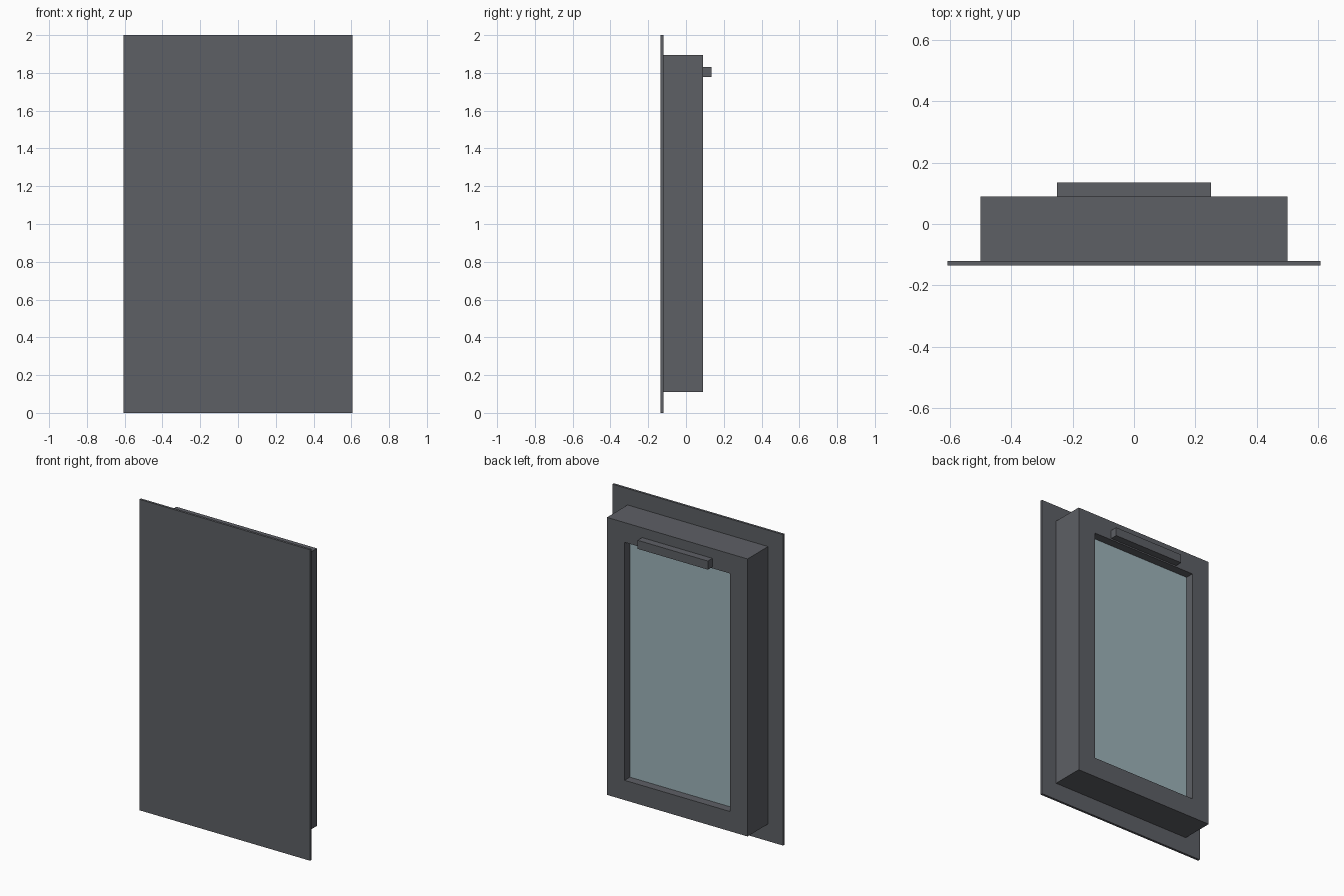
import bpy
import bmesh

cube = bpy.data.objects.get("Cube")
if cube:
    bpy.data.objects.remove(cube, do_unlink=True)


def material(name, colour):
    m = bpy.data.materials.new(name)
    m.use_nodes = True
    m.diffuse_color = (*colour, 1)
    m.node_tree.nodes["Principled BSDF"].inputs["Base Color"].default_value = (*colour, 1)
    return m


def finish(name, bm, mat):
    bmesh.ops.recalc_face_normals(bm, faces=bm.faces)
    mesh = bpy.data.meshes.new(name)
    bm.to_mesh(mesh)
    bm.free()
    mesh.materials.append(mat)
    obj = bpy.data.objects.new(name, mesh)
    bpy.context.collection.objects.link(obj)
    return obj


def box(name, half_width, y0, y1, z0, z1, mat):
    bm = bmesh.new()
    bmesh.ops.create_cube(bm, size=1)
    for v in bm.verts:
        v.co.x *= 2 * half_width
        v.co.y = y1 if v.co.y > 0 else y0
        v.co.z = z1 if v.co.z > 0 else z0
    return finish(name, bm, mat)


def ring_frame(name, outer, inner, y0, y1, mat):
    """Rectangular frame; outer and inner are (half_width, z0, z1)."""
    def loop(bm, rect, y):
        w, z0, z1 = rect
        return [bm.verts.new((x, y, z)) for x, z in ((-w, z0), (w, z0), (w, z1), (-w, z1))]

    bm = bmesh.new()
    loops = [loop(bm, r, y) for r, y in ((outer, y0), (outer, y1), (inner, y1), (inner, y0))]
    for a, b in zip(loops, loops[1:] + loops[:1]):
        for i in range(4):
            j = (i + 1) % 4
            bm.faces.new((a[i], a[j], b[j], b[i]))
    return finish(name, bm, mat)


grey = material("dark grey metal", (0.11, 0.116, 0.13))
glass = material("pale blue glass", (0.34, 0.45, 0.49))

# Thin cover sheet on the front
box("cover_sheet", 0.607, -0.135, -0.12, 0, 2, grey)
# Deep window frame with its opening
ring_frame("window_frame", (0.5, 0.11, 1.895), (0.375, 0.237, 1.768), -0.12, 0.089, grey)
# Recessed pane
box("glass_pane", 0.375, 0.005, 0.035, 0.237, 1.768, glass)
# Handle bar across the top of the frame
box("handle_bar", 0.25, 0.089, 0.135, 1.777, 1.832, grey)
